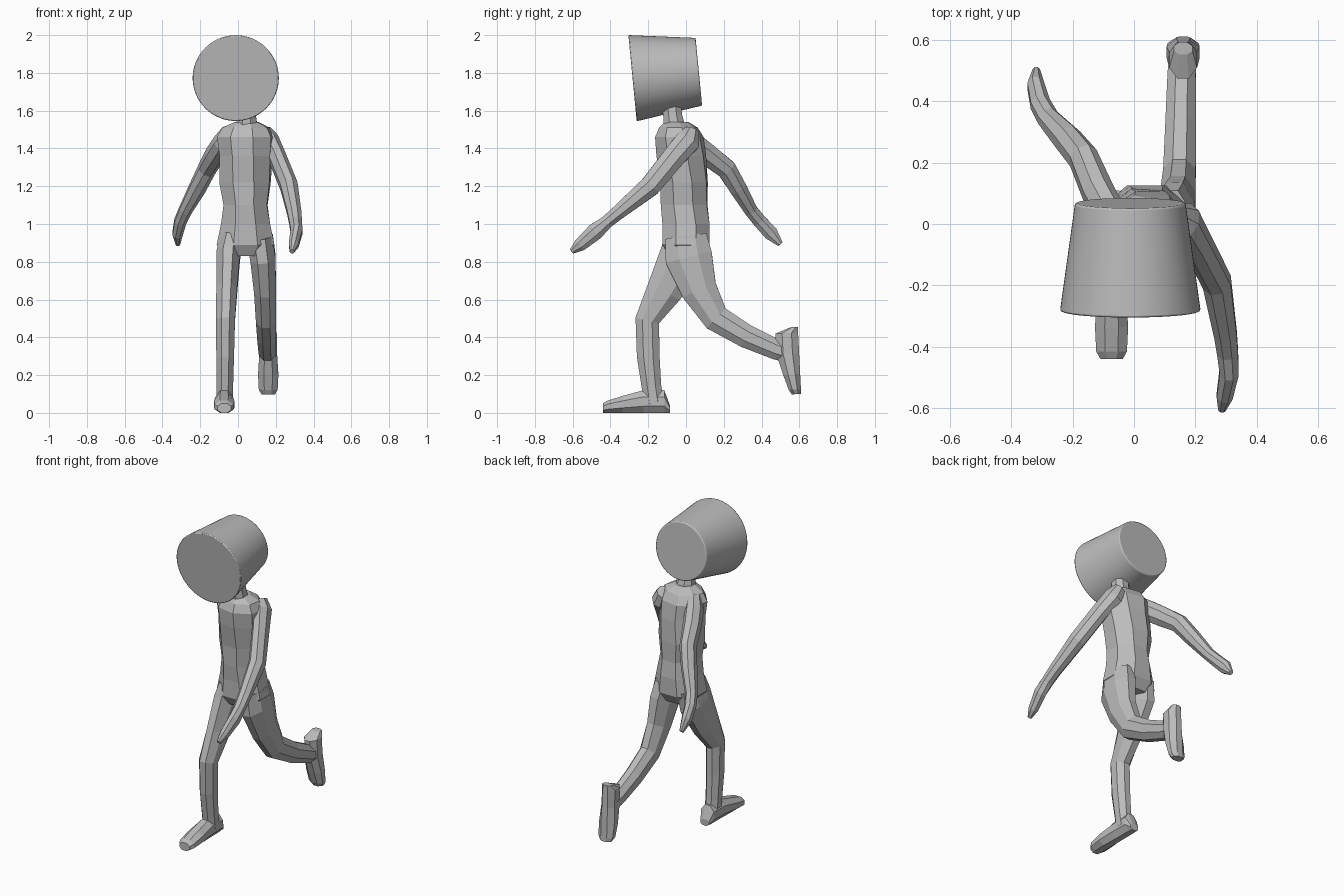
import bpy, bmesh, math
from mathutils import Vector, Matrix

cube = bpy.data.objects.get("Cube")
if cube:
    bpy.data.objects.remove(cube, do_unlink=True)

grey = bpy.data.materials.new("clay_grey")
grey.use_nodes = True
grey.diffuse_color = (0.5, 0.5, 0.5, 1)
grey.node_tree.nodes["Principled BSDF"].inputs["Base Color"].default_value = (0.5, 0.5, 0.5, 1)


def finish(name, bm):
    bmesh.ops.recalc_face_normals(bm, faces=bm.faces)
    mesh = bpy.data.meshes.new(name)
    bm.to_mesh(mesh)
    bm.free()
    mesh.materials.append(grey)
    obj = bpy.data.objects.new(name, mesh)
    bpy.context.collection.objects.link(obj)
    return obj


def loft(name, sections, normal=None, twists=None, sides=8):
    """Skin octagonal sections (x, y, z, half width, half depth) along a path."""
    bm = bmesh.new()
    pts = [Vector(s[:3]) for s in sections]
    rings = []
    for i, (p, s) in enumerate(zip(pts, sections)):
        n = normal or (pts[min(i + 1, len(pts) - 1)] - pts[max(i - 1, 0)])
        n = Vector(n).normalized()
        side = Vector((1, 0, 0))
        side = (side - n * side.dot(n)).normalized()
        up = n.cross(side)
        if twists:
            rot = Matrix.Rotation(math.radians(twists[i]), 3, n)
            side, up = rot @ side, rot @ up
        grow = 1 / math.cos(math.pi / sides)
        ring = []
        for k in range(sides):
            t = math.tau * (k + 0.5) / sides
            ring.append(bm.verts.new(p + grow * (side * s[3] * math.cos(t) + up * s[4] * math.sin(t))))
        rings.append(ring)
    for lo, hi in zip(rings, rings[1:]):
        for k in range(sides):
            j = (k + 1) % sides
            bm.faces.new((lo[k], lo[j], hi[j], hi[k]))
    bm.faces.new(rings[0])
    bm.faces.new(rings[-1])
    return finish(name, bm)


def foot(name, heel, forward, up):
    """Flat-soled foot: sections of (distance from heel, top height, half width)."""
    heel, forward, up = Vector(heel), Vector(forward).normalized(), Vector(up).normalized()
    profile = [(0, .04, .03), (.03, .12, .045), (.14, .12, .047),
               (.25, .09, .054), (.33, .065, .05), (.355, .05, .036)]
    loft(name, [(*(heel + forward * d + up * h / 2), w, h / 2) for d, h, w in profile], forward)


# Torso, slightly twisted at the chest
loft("torso", [
    (.04, .00, .83, .11, .09), (.04, .00, .89, .153, .125), (.04, .00, 1.0, .13, .125),
    (.04, -.01, 1.1, .115, .122), (.037, -.01, 1.22, .133, .122), (.043, -.025, 1.36, .135, .125),
    (.04, -.035, 1.46, .145, .12), (.042, -.04, 1.51, .12, .095), (.045, -.05, 1.54, .06, .06),
], normal=(0, 0, 1), twists=[0, 0, 0, -2, -4, -8, -10, -10, -8])

# Neck
loft("neck", [(.045, -.06, 1.5, .06, .06), (.045, -.07, 1.57, .05, .05), (.035, -.08, 1.66, .05, .05)])

# Arms with mitten hands
loft("left_arm", [
    (.135, .03, 1.49, .04, .04), (.165, .01, 1.44, .05, .065), (.205, -.06, 1.36, .045, .06),
    (.27, -.19, 1.2, .046, .055), (.298, -.36, 1.06, .037, .038), (.305, -.42, 1.01, .034, .034),
    (.31, -.48, .96, .031, .045), (.295, -.56, .89, .026, .035), (.286, -.605, .855, .012, .014)])
loft("right_arm", [
    (-.045, -.02, 1.49, .04, .04), (-.08, .03, 1.43, .05, .06), (-.12, .11, 1.37, .05, .058),
    (-.165, .215, 1.29, .046, .052), (-.215, .275, 1.19, .044, .046), (-.28, .345, 1.07, .034, .035),
    (-.305, .39, 1.015, .032, .036), (-.32, .45, .95, .027, .038), (-.318, .5, .893, .012, .015)])

# Legs
loft("right_leg", [
    (-.035, .00, .93, .06, .11), (-.052, -.02, .83, .063, .12), (-.06, -.115, .645, .055, .095),
    (-.066, -.205, .49, .05, .064), (-.068, -.2, .3, .047, .06), (-.07, -.183, .14, .044, .052),
    (-.07, -.17, .05, .044, .052)])
loft("left_leg", [
    (.115, .00, .93, .07, .11), (.132, .015, .82, .067, .125), (.143, .07, .65, .058, .095),
    (.148, .16, .50, .053, .072), (.152, .32, .405, .05, .062), (.155, .48, .335, .046, .054),
    (.158, .55, .315, .044, .052)])

# Feet: one planted, one kicked up behind with the sole facing back
foot("right_foot", (-.073, -.085, 0), (0, -1, 0), (0, 0, 1))
foot("left_foot", (.16, .592, .455), (0, .05, -1), (0, -1, -.05))

# Head: tapered drum lying along the front-back axis
front, back = Vector((-.012, -.283, 1.772)), Vector((-.012, .068, 1.806))
axis = front - back
bm = bmesh.new()
bmesh.ops.create_cone(bm, cap_ends=True, segments=64, radius1=.18, radius2=.229, depth=axis.length,
                      matrix=Matrix.Translation((front + back) / 2) @ axis.to_track_quat('Z', 'Y').to_matrix().to_4x4())
head = finish("head", bm)
bevel = head.modifiers.new("rim_bevel", 'BEVEL')
bevel.width, bevel.segments, bevel.limit_method = .006, 2, 'ANGLE'
bpy.ops.object.select_all(action='DESELECT')
head.select_set(True)
bpy.context.view_layer.objects.active = head
bpy.ops.object.shade_smooth_by_angle(angle=math.radians(35))
